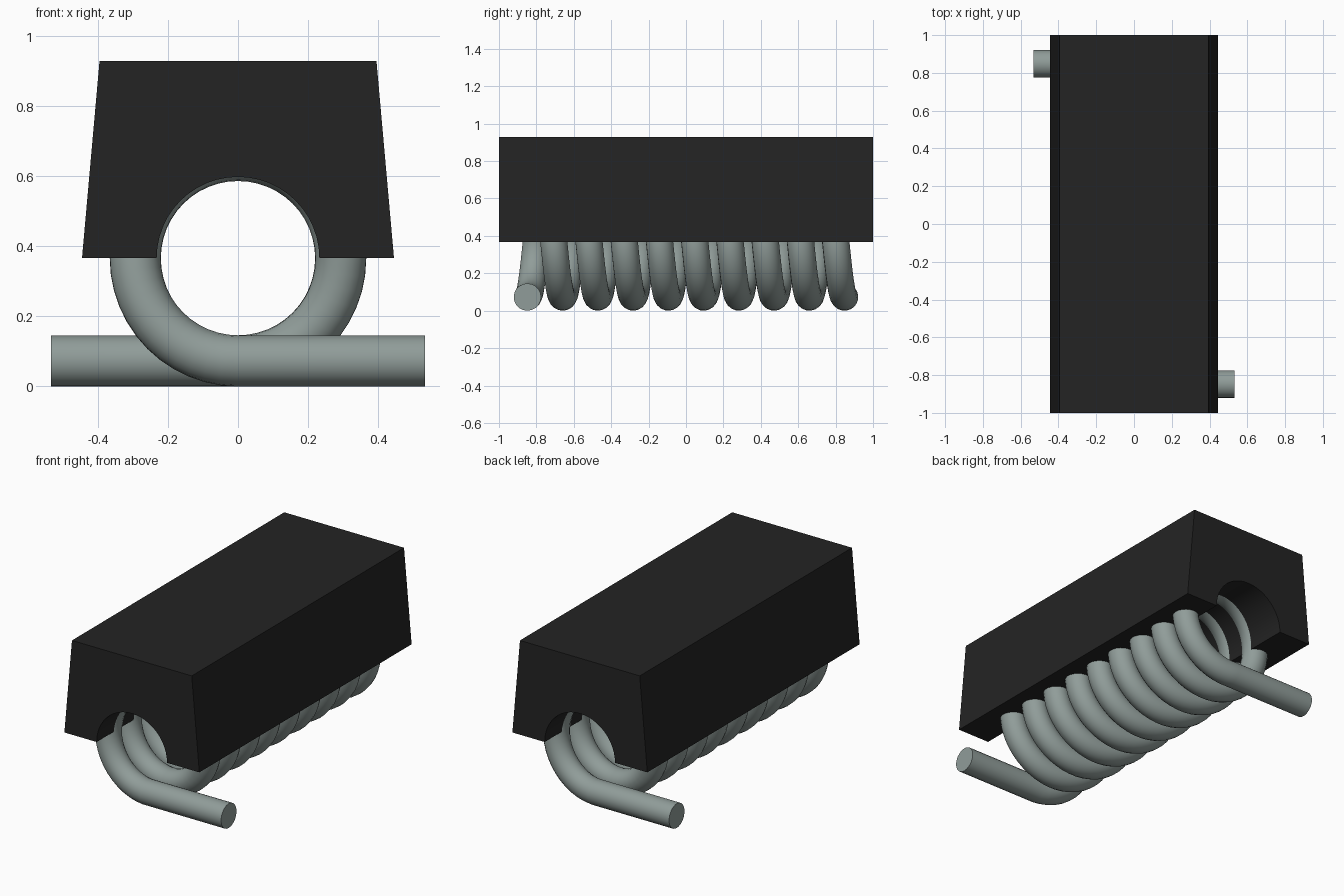
import bpy
import bmesh
from math import sin, cos, pi, tau

if "Cube" in bpy.data.objects:
    bpy.data.objects.remove(bpy.data.objects["Cube"], do_unlink=True)

WIRE = 0.073            # wire radius
COIL = 0.293            # radius of the coil's centre line
AXIS = WIRE + COIL      # height of the coil axis
END = 0.848             # half length of the winding
TURNS, STEPS = 9, 48
BORE = 0.232


def material(name, color, rough):
    mat = bpy.data.materials.new(name)
    mat.use_nodes = True
    mat.diffuse_color = (*color, 1)
    node = mat.node_tree.nodes["Principled BSDF"]
    node.inputs["Base Color"].default_value = (*color, 1)
    node.inputs["Roughness"].default_value = rough
    return mat


def smooth(obj):
    bpy.ops.object.select_all(action="DESELECT")
    obj.select_set(True)
    bpy.context.view_layer.objects.active = obj
    bpy.ops.object.shade_smooth_by_angle(angle=pi / 6)


black = material("black plastic", (0.017, 0.017, 0.017), 0.6)
grey = material("grey metal", (0.28, 0.335, 0.32), 0.5)

# Core block: tapered section with a half-round groove, extruded lengthwise
arc = [(BORE * cos(pi * i / 24), AXIS + BORE * sin(pi * i / 24)) for i in range(25)]
section = arc + [(-0.445, AXIS), (-0.395, 0.928), (0.395, 0.928), (0.445, AXIS)]
bm = bmesh.new()
face = bm.faces.new([bm.verts.new((x, -1, z)) for x, z in section])
extruded = bmesh.ops.extrude_face_region(bm, geom=[face])["geom"]
moved = [v for v in extruded if isinstance(v, bmesh.types.BMVert)]
bmesh.ops.translate(bm, verts=moved, vec=(0, 2, 0))
bmesh.ops.recalc_face_normals(bm, faces=bm.faces)
mesh = bpy.data.meshes.new("core_block")
bm.to_mesh(mesh)
bm.free()
mesh.materials.append(black)
block = bpy.data.objects.new("core_block", mesh)
bpy.context.collection.objects.link(block)
smooth(block)

# Wire path: front lead, helix around the y axis, back lead
path = [(0.533, -END, WIRE)]
for i in range(TURNS * STEPS + 1):
    a = tau * i / STEPS
    y = -END + 2 * END * i / (TURNS * STEPS)
    path.append((-COIL * sin(a), y, AXIS - COIL * cos(a)))
path.append((-0.533, END, WIRE))

curve = bpy.data.curves.new("wire_path", "CURVE")
curve.dimensions = "3D"
curve.bevel_depth = WIRE
curve.bevel_resolution = 8
curve.use_fill_caps = True
spline = curve.splines.new("POLY")
spline.points.add(len(path) - 1)
for point, co in zip(spline.points, path):
    point.co = (*co, 1)

# Turn the swept wire into a smooth mesh
helper = bpy.data.objects.new("wire_path", curve)
bpy.context.collection.objects.link(helper)
bpy.context.view_layer.update()
graph = bpy.context.evaluated_depsgraph_get()
wire_mesh = bpy.data.meshes.new_from_object(helper.evaluated_get(graph))
bpy.data.objects.remove(helper, do_unlink=True)
wire_mesh.name = "wire_coil"
wire_mesh.materials.clear()
wire_mesh.materials.append(grey)
wire = bpy.data.objects.new("wire_coil", wire_mesh)
bpy.context.collection.objects.link(wire)
smooth(wire)
